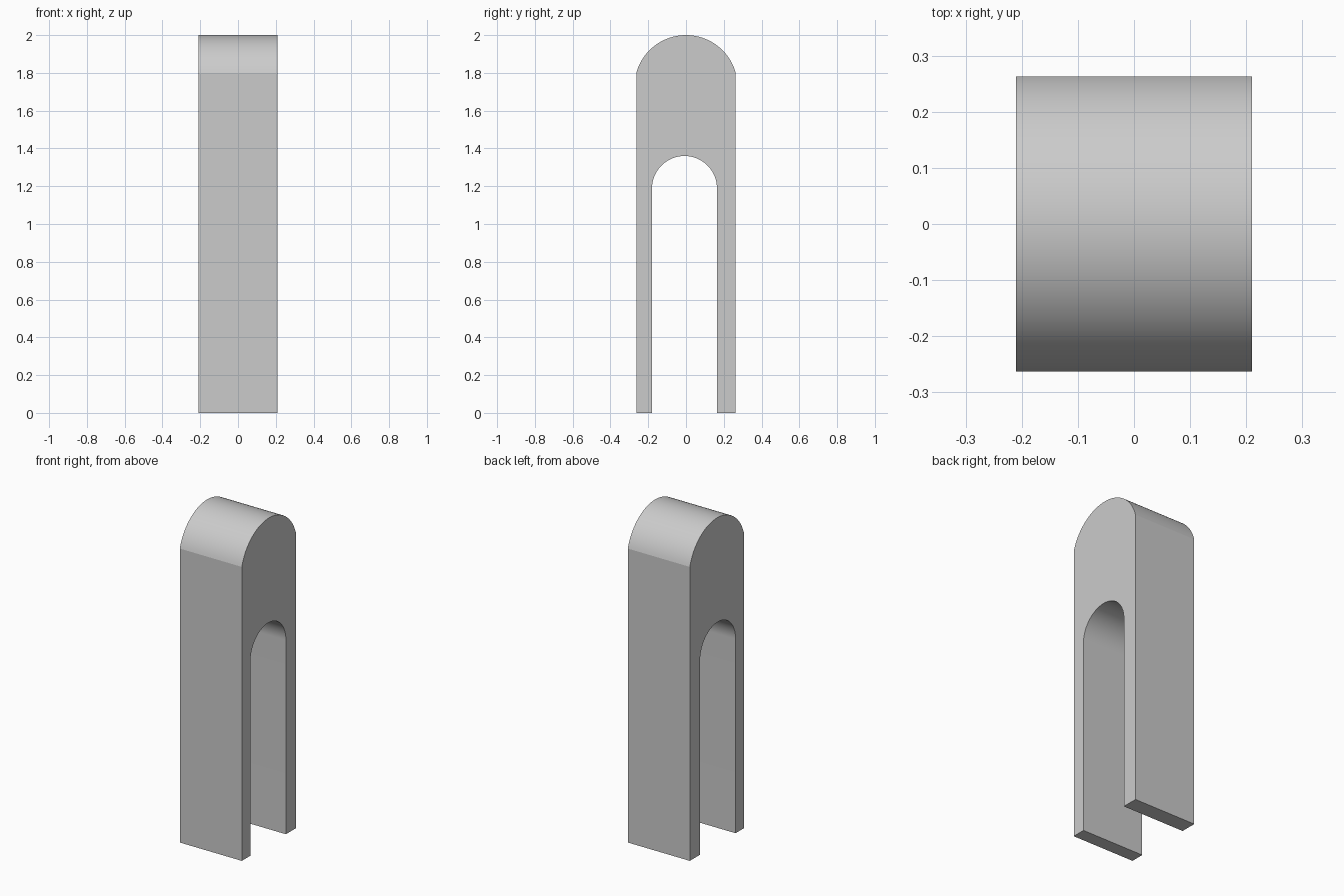
import bpy, bmesh
from math import asin, sin, cos, pi

if "Cube" in bpy.data.objects:
    bpy.data.objects.remove(bpy.data.objects["Cube"], do_unlink=True)

HALF_WIDTH, HALF_DEPTH = 0.21, 0.263
CROWN_RADIUS, SLOT_RADIUS = 0.273, 0.172
SLOT_Y, SLOT_Z = -0.008, 1.188
SEGMENTS = 48


def arc(y, z, radius, start, end):
    """Points on an arc; angles are measured from straight up, towards +y."""
    steps = [start + (end - start) * i / SEGMENTS for i in range(SEGMENTS + 1)]
    return [(y + radius * sin(a), z + radius * cos(a)) for a in steps]


# Side outline: arched crown outside, round-topped slot inside
spread = asin(HALF_DEPTH / CROWN_RADIUS)
outline = [(-HALF_DEPTH, 0)]
outline += arc(0, 2 - CROWN_RADIUS, CROWN_RADIUS, -spread, spread)
outline += [(HALF_DEPTH, 0), (SLOT_Y + SLOT_RADIUS, 0)]
outline += arc(SLOT_Y, SLOT_Z, SLOT_RADIUS, pi / 2, -pi / 2)
outline += [(SLOT_Y - SLOT_RADIUS, 0)]

# Extrude the outline across the width
bm = bmesh.new()
side = bm.faces.new([bm.verts.new((-HALF_WIDTH, y, z)) for y, z in outline])
extruded = bmesh.ops.extrude_face_region(bm, geom=[side])["geom"]
moved = [v for v in extruded if isinstance(v, bmesh.types.BMVert)]
bmesh.ops.translate(bm, verts=moved, vec=(2 * HALF_WIDTH, 0, 0))
bmesh.ops.recalc_face_normals(bm, faces=bm.faces)
mesh = bpy.data.meshes.new("slotted_clip")
bm.to_mesh(mesh)
bm.free()

# Plain grey finish
grey = bpy.data.materials.new("light grey")
grey.use_nodes = True
colour = (0.6, 0.6, 0.6, 1)
grey.diffuse_color = colour
grey.node_tree.nodes["Principled BSDF"].inputs["Base Color"].default_value = colour
mesh.materials.append(grey)

clip = bpy.data.objects.new("slotted_clip", mesh)
bpy.context.collection.objects.link(clip)
bpy.context.view_layer.objects.active = clip
clip.select_set(True)
bpy.ops.object.shade_smooth_by_angle(angle=pi / 15)
